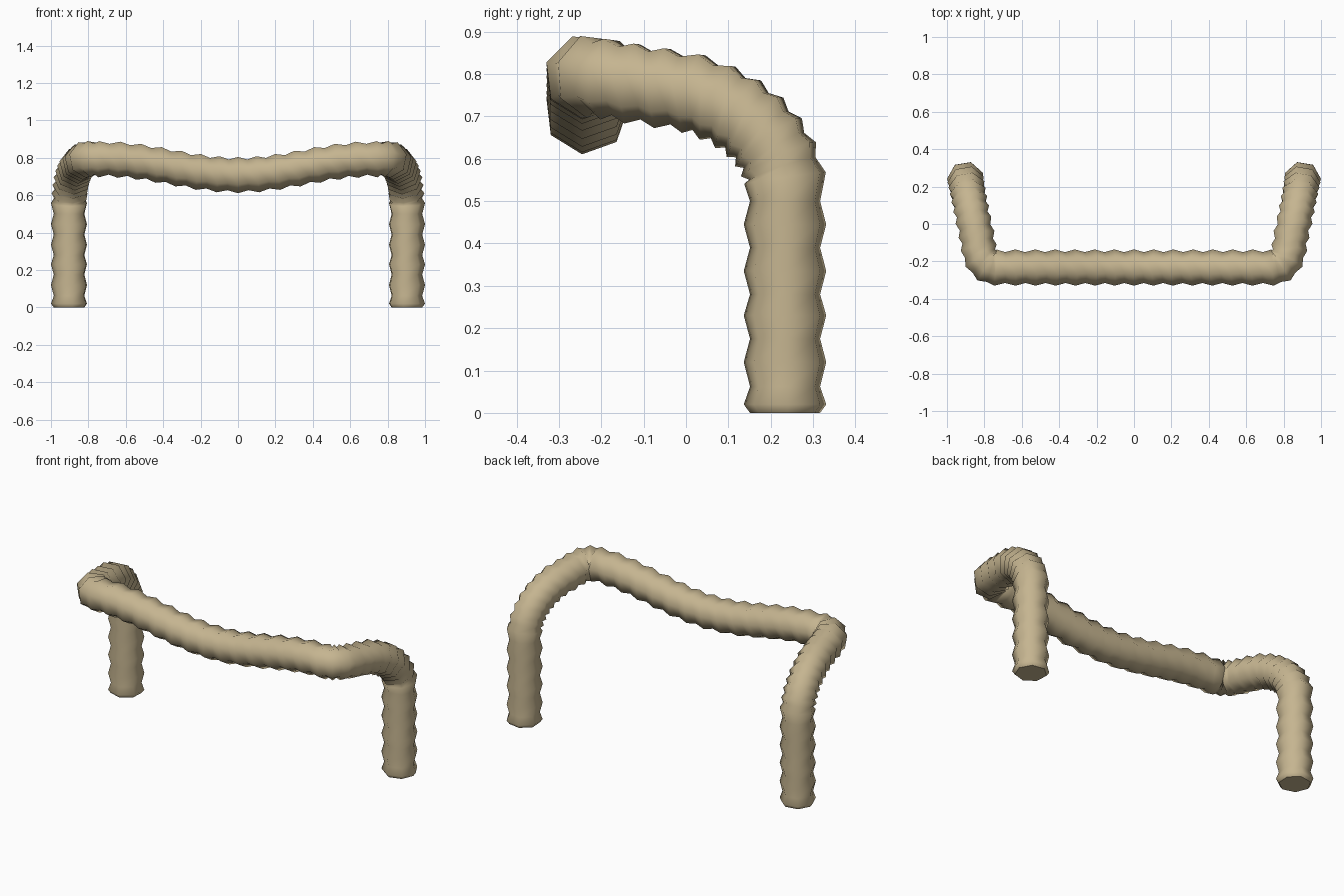
import bpy, bmesh, math
from mathutils import Vector

if "Cube" in bpy.data.objects:
    bpy.data.objects.remove(bpy.data.objects["Cube"])

SIDES, RIDGE, GROOVE = 7, 0.100, 0.085


def bezier(a, b, c, steps):
    """Quadratic curve points after a, up to and including c."""
    a, b, c = Vector(a), Vector(b), Vector(c)
    return [a * (1 - t) ** 2 + b * 2 * t * (1 - t) + c * t * t
            for t in (i / steps for i in range(1, steps + 1))]


# Sagging crossbar, from the middle outwards
path = [Vector((x, -0.235, 0.71 + 0.0425 * (1 - math.cos(math.pi * x / 0.72))))
        for x in (i * 0.053 for i in range(15))]
# Front corner, side arm, then bend down into the leg
path += bezier(path[-1], (0.815, -0.235, 0.80), (0.83, -0.13, 0.782), 6)
path += bezier(path[-1], (0.84, -0.06, 0.772), (0.858, 0.015, 0.758), 4)
path += bezier(path[-1], (0.895, 0.20, 0.70), (0.90, 0.235, 0.555), 12)
# Straight leg
path += [Vector((0.90, 0.235, z)) for z in
         (0.50, 0.445, 0.39, 0.335, 0.28, 0.23, 0.175, 0.12, 0.062, 0.02, 0.0)]

# Rings carried along the path without twisting, ridge and groove alternating
tangent = Vector((1, 0, 0))
u, v = Vector((0, 1, 0)), Vector((0, 0, 1))
half = []
for i, p in enumerate(path):
    if i == 0:
        new = tangent
    elif i == len(path) - 1:
        new = Vector((0, 0, -1))
    else:
        new = ((path[i + 1] - p).normalized() + (p - path[i - 1]).normalized()).normalized()
    turn = tangent.rotation_difference(new)
    u, v, tangent = turn @ u, turn @ v, new
    r = GROOVE if i % 2 else RIDGE
    ring = []
    for k in range(SIDES):
        a = math.radians(-96) + math.tau * k / SIDES
        ring.append(p + u * (r * math.cos(a)) + v * (r * math.sin(a)))
    half.append(ring)

# Mirror the half across x = 0
left = [[Vector((-q.x, q.y, q.z)) for q in ring] for ring in reversed(half[1:])]

bm = bmesh.new()
rings = [[bm.verts.new(q) for q in ring] for ring in left + half]
for a, b in zip(rings, rings[1:]):
    for k in range(SIDES):
        n = (k + 1) % SIDES
        bm.faces.new((a[k], a[n], b[n], b[k])).smooth = True
# Flat feet
for ring in (rings[0], rings[-1]):
    cap = bm.faces.new(ring)
    for e in cap.edges:
        e.smooth = False
bmesh.ops.recalc_face_normals(bm, faces=bm.faces)
mesh = bpy.data.meshes.new("ridged_tube_frame")
bm.to_mesh(mesh)
bm.free()

mat = bpy.data.materials.new("tan")
mat.diffuse_color = (0.56, 0.46, 0.28, 1)
mat.use_nodes = True
mat.node_tree.nodes["Principled BSDF"].inputs["Base Color"].default_value = mat.diffuse_color
mesh.materials.append(mat)
bpy.context.collection.objects.link(bpy.data.objects.new("ridged_tube_frame", mesh))
